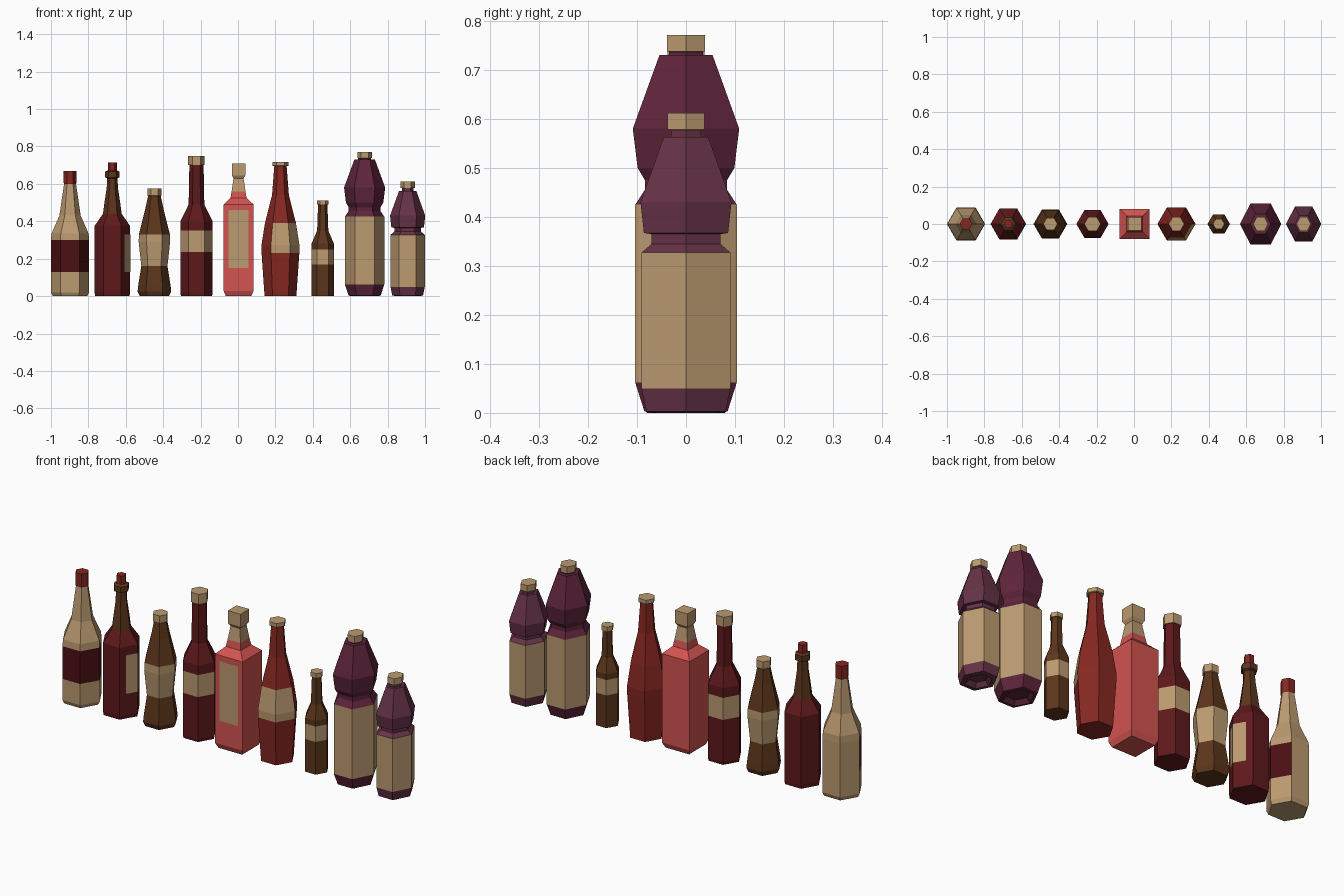
import bpy, bmesh
from math import cos, sin, pi

if "Cube" in bpy.data.objects:
    bpy.data.objects.remove(bpy.data.objects["Cube"])


def mat(name, rgb):
    m = bpy.data.materials.new(name)
    m.diffuse_color = [c ** 2.2 for c in rgb] + [1]
    m.use_nodes = True
    m.node_tree.nodes["Principled BSDF"].inputs["Base Color"].default_value = m.diffuse_color
    return m


TAN = mat("tan", (.73, .60, .44))
WINE = mat("wine", (.37, .12, .13))
DARK = mat("dark_wine", (.30, .09, .10))
BROWN = mat("brown", (.36, .22, .13))
RED = mat("red", (.52, .17, .15))
CORAL = mat("coral", (.82, .33, .32))
PLUM = mat("plum", (.37, .16, .24))
MAUVE = mat("mauve", (.40, .21, .28))


def finish(name, bm, material, x):
    me = bpy.data.meshes.new(name)
    bm.normal_update()
    bm.to_mesh(me)
    bm.free()
    me.materials.append(material)
    ob = bpy.data.objects.new(name, me)
    ob.location.x = x
    bpy.context.collection.objects.link(ob)


def lathe(name, x, material, profile, n=6, ys=1, faces=None, bottom=False, top=False):
    """Revolve (radius, z) points into an n-sided shell; faces limits it to some sides."""
    bm = bmesh.new()
    off = pi / 4 if n == 4 else 0
    k = 2 ** .5 if n == 4 else 1
    rings = [[bm.verts.new((k * r * cos(off + 2 * pi * i / n),
                            k * r * sin(off + 2 * pi * i / n) * ys, z))
              for i in range(n)] for r, z in profile]
    for a, b in zip(rings, rings[1:]):
        for i in (range(n) if faces is None else faces):
            j = (i + 1) % n
            bm.faces.new((a[i], a[j], b[j], b[i]))
    if bottom:
        bm.faces.new(rings[0][::-1])
    if top:
        bm.faces.new(rings[-1])
    bmesh.ops.delete(bm, geom=[v for v in bm.verts if not v.link_faces], context='VERTS')
    finish(name, bm, material, x)


def patch(name, x, material, path, z0, z1):
    """Vertical label strip following a short (x, y) path."""
    bm = bmesh.new()
    cols = [(bm.verts.new((px, py, z0)), bm.verts.new((px, py, z1))) for px, py in path]
    for a, b in zip(cols, cols[1:]):
        bm.faces.new((a[0], b[0], b[1], a[1]))
    finish(name, bm, material, x)


# Tan bottle with a dark label around four sides
x = -.898
lathe("tan_bottle_base", x, TAN, [(.092, 0), (.102, .02), (.102, .13)], bottom=True)
lathe("tan_bottle_label", x, DARK, [(.102, .13), (.102, .30)], faces=(3, 4, 5, 0))
lathe("tan_bottle_back", x, TAN, [(.102, .13), (.102, .30)], faces=(1, 2))
lathe("tan_bottle_neck", x, TAN, [(.102, .30), (.099, .335), (.057, .43), (.032, .60)])
lathe("tan_bottle_cap", x, RED, [(.032, .60), (.034, .605), (.034, .67)], top=True)

# Wine bottle with a corner label and a brown neck
x = -.672
lathe("corner_bottle_body", x, WINE, [(.092, 0), (.095, .02), (.095, .375), (.05, .44)], bottom=True)
lathe("corner_bottle_neck", x, BROWN, [(.05, .44), (.042, .50), (.03, .58), (.028, .63),
                                       (.039, .635), (.039, .665), (.024, .672)])
lathe("corner_bottle_cap", x, RED, [(.024, .672), (.024, .715)], top=True)
R = .0965
patch("corner_bottle_label", x, TAN,
      [(R * .67, -R * .866 * .66), (R, 0), (R * .67, R * .866 * .66)], .13, .33)

# Brown waisted bottle
x = -.447
lathe("waisted_bottle_base", x, BROWN, [(.078, 0), (.09, .025), (.086, .06), (.07, .16)], bottom=True)
lathe("waisted_bottle_label", x, TAN, [(.07, .16), (.084, .29), (.083, .33)])
lathe("waisted_bottle_neck", x, BROWN, [(.083, .33), (.05, .46), (.034, .535)])
lathe("waisted_bottle_cap", x, TAN, [(.034, .535), (.038, .538), (.038, .575)], top=True)

# Tall straight wine bottle
x = -.222
lathe("tall_bottle_base", x, WINE, [(.083, 0), (.086, .015), (.086, .235)], bottom=True)
lathe("tall_bottle_label", x, TAN, [(.086, .235), (.086, .35)])
lathe("tall_bottle_neck", x, WINE, [(.086, .35), (.086, .40), (.042, .49), (.038, .70)])
lathe("tall_bottle_cap", x, TAN, [(.038, .70), (.044, .70), (.044, .75)], top=True)

# Square coral bottle with a front label
x = .003
lathe("square_bottle_body", x, CORAL, [(.068, 0), (.08, .028), (.08, .49), (.043, .525), (.037, .56)],
      n=4, bottom=True)
lathe("square_bottle_cap", x, TAN, [(.037, .56), (.027, .63), (.036, .645), (.036, .71)], n=4, top=True)
patch("square_bottle_label", x, TAN, [(-.053, -.0815), (.053, -.0815)], .15, .46)

# Red curved bottle with a label on two sides
x = .227
lathe("curved_bottle_base", x, RED, [(.085, 0), (.101, .23)], bottom=True)
mid = [(.101, .23), (.102, .27), (.083, .39)]
lathe("curved_bottle_label", x, TAN, mid, faces=(4, 5))
lathe("curved_bottle_back", x, RED, mid, faces=(0, 1, 2, 3))
lathe("curved_bottle_neck", x, RED, [(.083, .39), (.045, .54), (.033, .695)])
lathe("curved_bottle_cap", x, TAN, [(.033, .695), (.042, .697), (.042, .717)], top=True)

# Small brown bottle
x = .453
lathe("small_bottle_base", x, BROWN, [(.06, 0), (.06, .17)], bottom=True)
lathe("small_bottle_label", x, TAN, [(.06, .17), (.06, .25)])
lathe("small_bottle_neck", x, BROWN, [(.06, .25), (.06, .28), (.03, .35), (.025, .49)])
lathe("small_bottle_cap", x, TAN, [(.025, .49), (.031, .49), (.031, .512)], top=True)

# Two plum bottles with pinched waists and recessed undersides
ys = 1.14
for name, x, m, base, label, upper, cap in (
        ("large_plum", .677, PLUM, [(.05, .02), (.07, 0), (.086, .003), (.105, .062)],
         [(.105, .062), (.105, .425)],
         [(.105, .425), (.085, .455), (.085, .475), (.1, .50), (.11, .58), (.055, .73), (.035, .73), (.035, .737)],
         [(.035, .737), (.039, .738), (.039, .771)]),
        ("medium_plum", .907, MAUVE, [(.04, .02), (.06, 0), (.082, .003), (.092, .05)],
         [(.092, .05), (.092, .327)],
         [(.092, .327), (.071, .345), (.071, .365), (.087, .367), (.094, .43), (.046, .563), (.031, .563), (.031, .577)],
         [(.031, .577), (.038, .578), (.038, .612)])):
    lathe(name + "_base", x, m, base, ys=ys, bottom=True)
    lathe(name + "_label", x, TAN, label, ys=ys)
    lathe(name + "_upper", x, m, upper, ys=ys)
    lathe(name + "_cap", x, TAN, cap, ys=ys, top=True)
